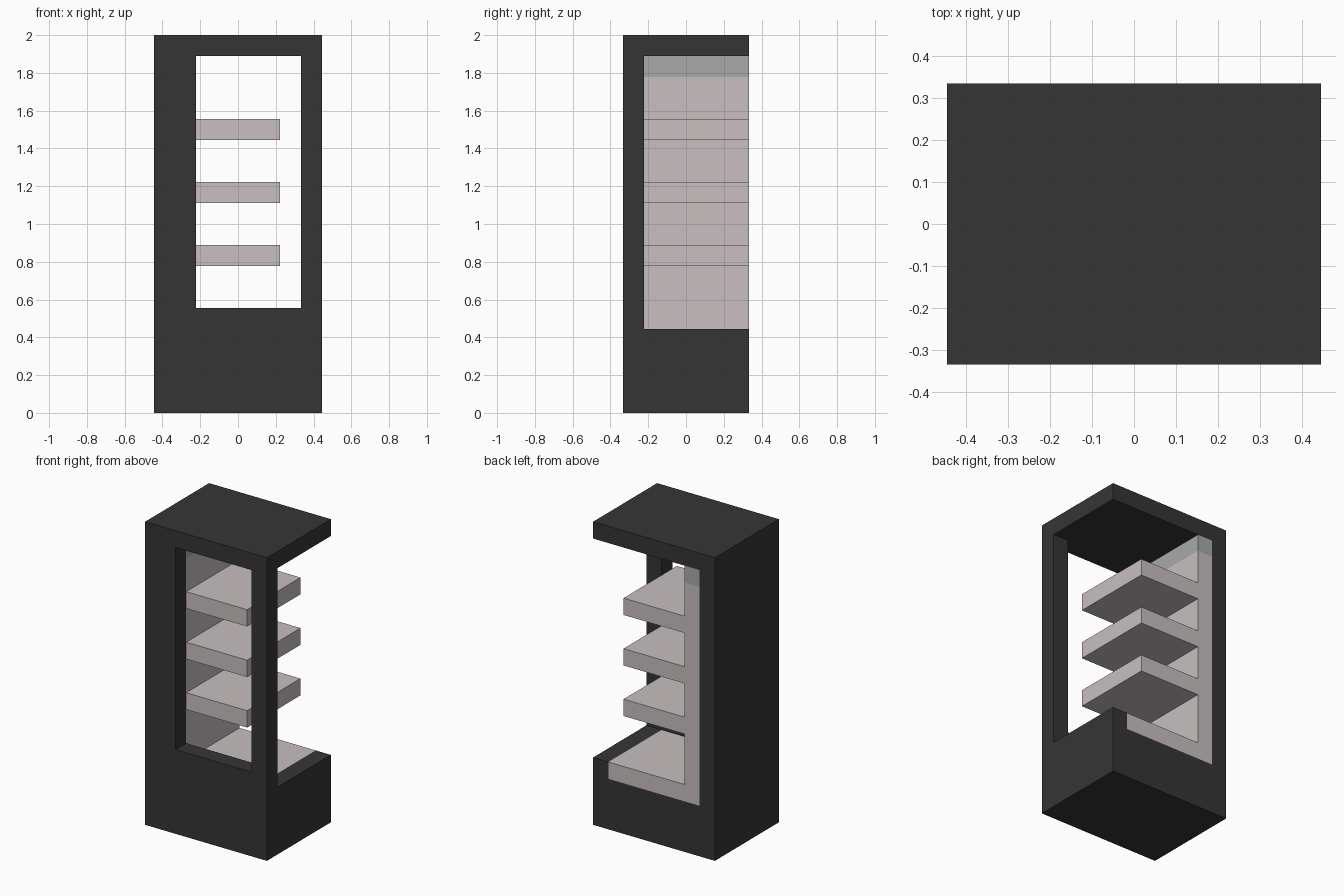
import bpy, bmesh

if "Cube" in bpy.data.objects:
    bpy.data.objects.remove(bpy.data.objects["Cube"])

U = 1 / 9  # one grid block; the model is 8 x 6 x 18 blocks


def material(name, rgb):
    m = bpy.data.materials.new(name)
    m.diffuse_color = (*rgb, 1)
    m.use_nodes = True
    m.node_tree.nodes["Principled BSDF"].inputs["Base Color"].default_value = m.diffuse_color
    return m


dark = material("charcoal", (0.036, 0.036, 0.036))
pink = material("pale pink grey", (0.578, 0.521, 0.527))
grey = material("light grey", (0.392, 0.402, 0.392))


def prism(name, outline, y0, y1, mat=None):
    """Extrude an x-z outline (in blocks) from y0 to y1."""
    bm = bmesh.new()
    face = bm.faces.new([bm.verts.new((x * U, y0 * U, z * U)) for x, z in outline])
    ext = bmesh.ops.extrude_face_region(bm, geom=[face])
    verts = [g for g in ext["geom"] if isinstance(g, bmesh.types.BMVert)]
    bmesh.ops.translate(bm, verts=verts, vec=(0, (y1 - y0) * U, 0))
    bmesh.ops.recalc_face_normals(bm, faces=bm.faces)
    mesh = bpy.data.meshes.new(name)
    bm.to_mesh(mesh)
    bm.free()
    if mat:
        mesh.materials.append(mat)
    ob = bpy.data.objects.new(name, mesh)
    bpy.context.collection.objects.link(ob)
    return ob


def box(name, x0, x1, y0, y1, z0, z1, mat=None):
    return prism(name, [(x0, z0), (x1, z0), (x1, z1), (x0, z1)], y0, y1, mat)


# Dark cabinet: base, left wall, roof and front frame
cabinet = box("cabinet", -4, 4, -3, 3, 0, 18, dark)
cutters = [
    box("interior_cutter", -3, 5, -2, 4, 4, 17),         # open back and right side
    box("floor_pocket_cutter", -3, 3, -2, 4, 3, 4.5),    # recess for the floor slab
    box("window_cutter", -2, 3, -4, -1, 5, 17),          # front opening
]
for c in cutters:
    c.hide_render = True
    mod = cabinet.modifiers.new(c.name, "BOOLEAN")
    mod.operation, mod.solver, mod.object = "DIFFERENCE", "EXACT", c
bpy.context.view_layer.objects.active = cabinet
for mod in list(cabinet.modifiers):
    bpy.ops.object.modifier_apply(modifier=mod.name)
for c in cutters:
    bpy.data.objects.remove(c)

# Comb-shaped insert: floor slab, side panel and three shelves
outline = [(-3, 16), (-3, 3), (3, 3), (3, 4), (-2, 4)]
for z in (7, 10, 13):
    outline += [(-2, z), (2, z), (2, z + 1), (-2, z + 1)]
outline.append((-2, 16))
prism("shelf_insert", outline, -2, 3, pink)

# Grey strip at the top of the side panel
box("lamp_strip", -3, -2, -2, 3, 16, 17, grey)
